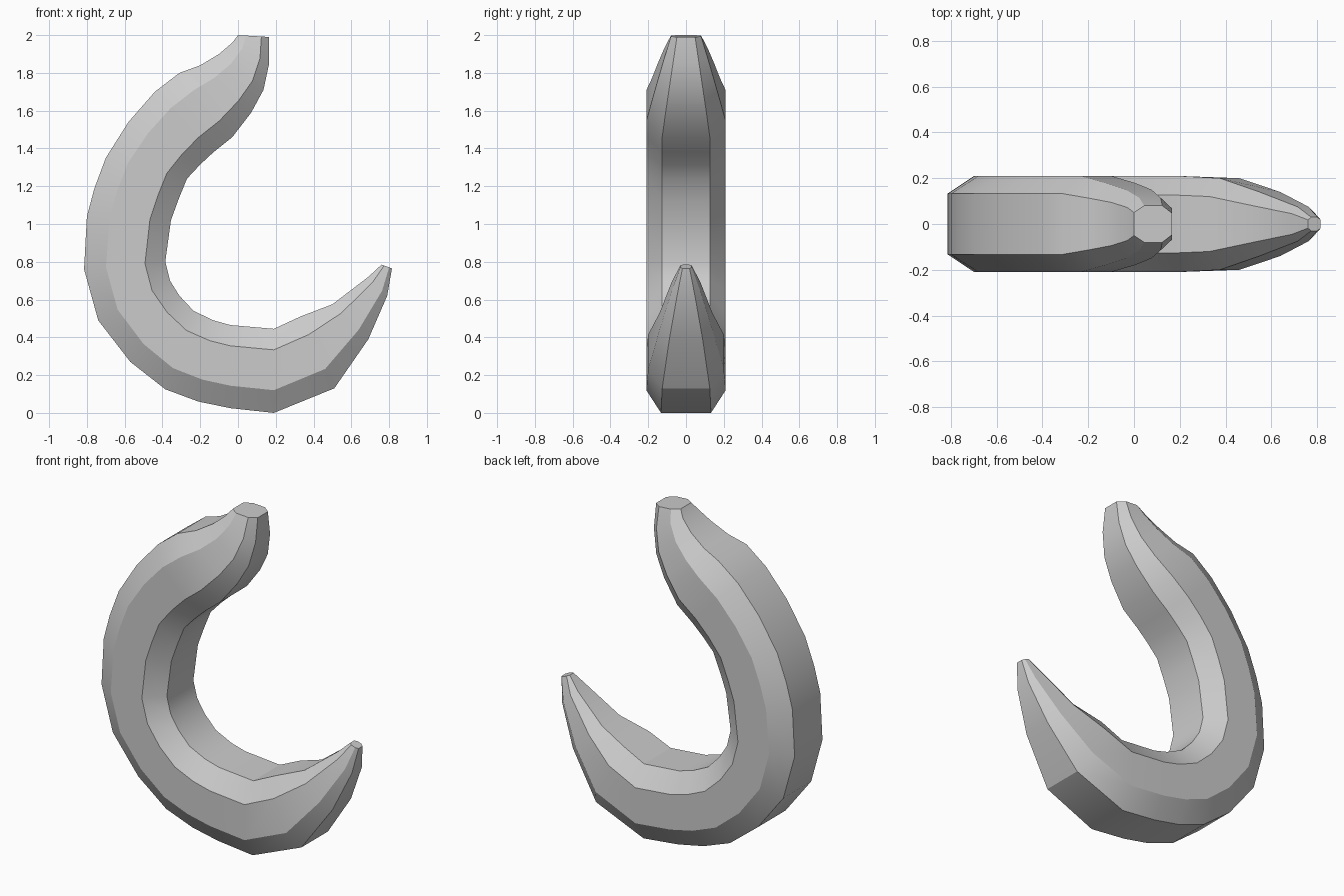
import bpy
import bmesh
from mathutils import Vector

cube = bpy.data.objects.get("Cube")
if cube:
    bpy.data.objects.remove(cube)

# One flat grey for the whole hook
grey = bpy.data.materials.new("light_grey")
grey.use_nodes = True
colour = (0.6, 0.6, 0.6, 1)
grey.diffuse_color = colour
grey.node_tree.nodes["Principled BSDF"].inputs["Base Color"].default_value = colour

# Stations along the hook: outer x, outer z, inner x, inner z, half width
STATIONS = [
    (0.00, 2.00, 0.165, 1.99, 0.08),
    (-0.03, 1.96, 0.165, 1.85, 0.115),
    (-0.10, 1.90, 0.135, 1.71, 0.15),
    (-0.20, 1.84, 0.07, 1.59, 0.18),
    (-0.31, 1.80, -0.03, 1.46, 0.21),
    (-0.44, 1.70, -0.13, 1.38, 0.21),
    (-0.58, 1.54, -0.20, 1.315, 0.21),
    (-0.70, 1.35, -0.27, 1.24, 0.21),
    (-0.76, 1.19, -0.315, 1.13, 0.21),
    (-0.80, 1.04, -0.355, 1.02, 0.21),
    (-0.815, 0.76, -0.385, 0.80, 0.21),
    (-0.74, 0.49, -0.36, 0.70, 0.21),
    (-0.57, 0.27, -0.31, 0.62, 0.21),
    (-0.385, 0.125, -0.235, 0.54, 0.21),
    (-0.21, 0.06, -0.13, 0.49, 0.21),
    (-0.04, 0.025, -0.04, 0.465, 0.21),
    (0.19, 0.00, 0.19, 0.445, 0.21),
    (0.51, 0.13, 0.33, 0.51, 0.20),
    (0.69, 0.39, 0.50, 0.575, 0.14),
    (0.79, 0.62, 0.69, 0.72, 0.075),
    (0.815, 0.765, 0.76, 0.785, 0.03),
]

# Eight-sided section: position from inner to outer edge, share of half width
SECTION = [(0, 0.6), (0.25, 1), (0.73, 1), (1, 0.63)]
SECTION += [(t, -w) for t, w in reversed(SECTION)]


def add_ring(bm, ox, oz, ix, iz, half):
    inner, outer = Vector((ix, 0, iz)), Vector((ox, 0, oz))
    return [bm.verts.new(inner.lerp(outer, t) + Vector((0, w * half, 0)))
            for t, w in SECTION]


# Sweep the section along the stations and cap both tips
bm = bmesh.new()
rings = [add_ring(bm, *s) for s in STATIONS]
count = len(SECTION)
for a, b in zip(rings, rings[1:]):
    for i in range(count):
        j = (i + 1) % count
        bm.faces.new((a[i], a[j], b[j], b[i]))
bm.faces.new(rings[0])
bm.faces.new(rings[-1])
bmesh.ops.recalc_face_normals(bm, faces=bm.faces)

mesh = bpy.data.meshes.new("hook")
bm.to_mesh(mesh)
bm.free()
mesh.materials.append(grey)
hook = bpy.data.objects.new("hook", mesh)
bpy.context.collection.objects.link(hook)

# Smooth along the curve, sharp on the long creases
bpy.ops.object.select_all(action="DESELECT")
hook.select_set(True)
bpy.context.view_layer.objects.active = hook
bpy.ops.object.shade_smooth_by_angle(angle=0.52)
